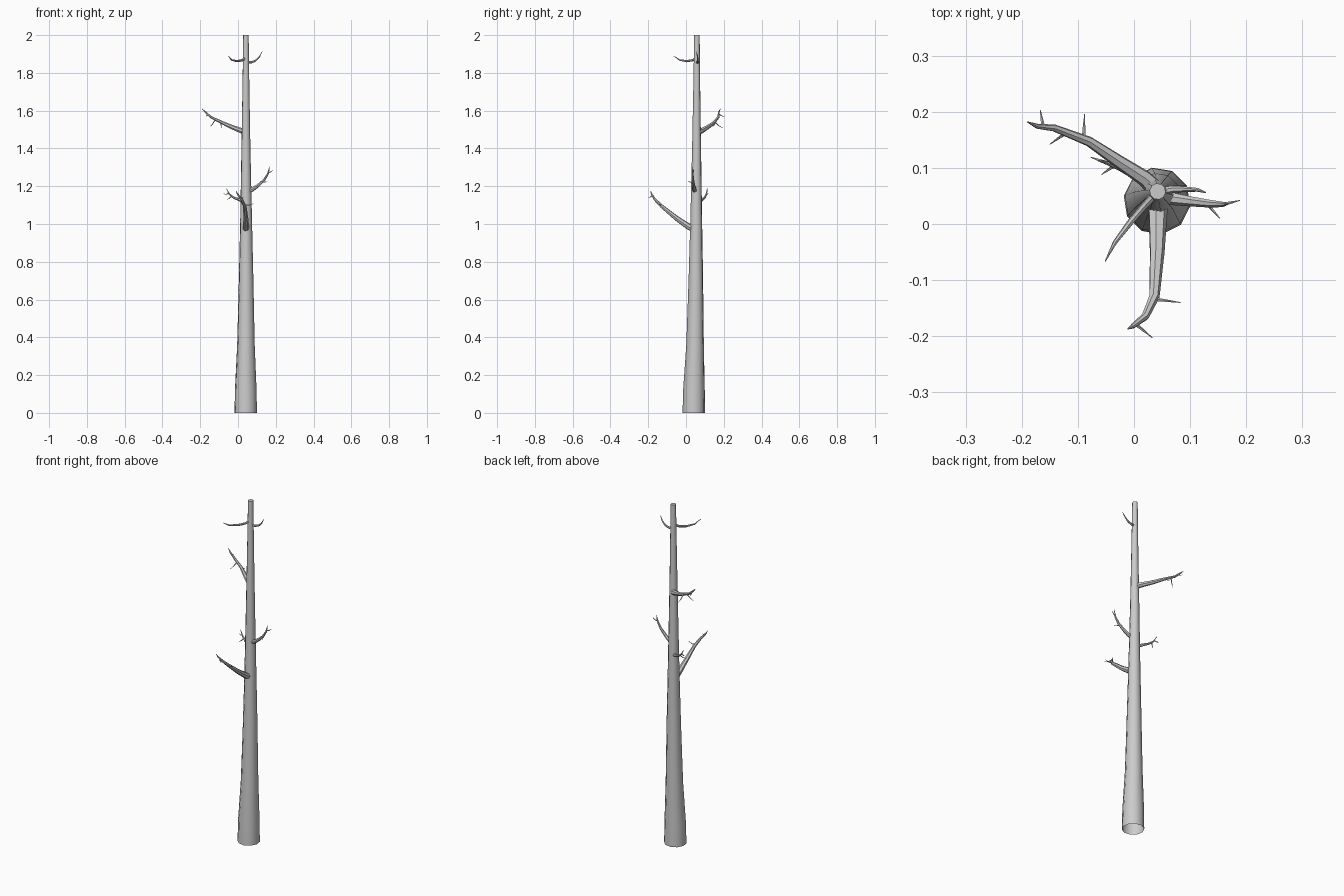
import bpy, bmesh, math
from mathutils import Vector


def tube(name, path, sides, cap_end=True):
    """Tapered tube along a path of (x, y, z, radius), open at the start."""
    pts = [Vector(p[:3]) for p in path]
    bm = bmesh.new()
    rings = []
    side = None
    for i, p in enumerate(pts):
        t = (pts[min(i + 1, len(pts) - 1)] - pts[max(i - 1, 0)]).normalized()
        if name == "trunk":
            t = Vector((0, 0, 1))
        if side is None:
            side = t.orthogonal()
        side = (side - t * side.dot(t)).normalized()
        up = t.cross(side)
        ring = []
        for k in range(sides):
            a = 2 * math.pi * (k + 0.5) / sides
            ring.append(bm.verts.new(p + path[i][3] * (math.cos(a) * side + math.sin(a) * up)))
        rings.append(ring)
    for a, b in zip(rings, rings[1:]):
        for k in range(sides):
            n = (k + 1) % sides
            bm.faces.new((a[k], a[n], b[n], b[k]))
    if cap_end:
        bm.faces.new(rings[-1])
    me = bpy.data.meshes.new(name)
    bm.to_mesh(me)
    bm.free()
    ob = bpy.data.objects.new(name, me)
    bpy.context.collection.objects.link(ob)
    bpy.ops.object.select_all(action='DESELECT')
    ob.select_set(True)
    bpy.context.view_layer.objects.active = ob
    bpy.ops.object.shade_smooth_by_angle(angle=math.radians(50))
    return ob


def twig(name, start, end, sag=0.004, r=0.0035):
    """Short pointed twig with a slight bend."""
    s, e = Vector(start), Vector(end)
    m = (s + e) / 2 - Vector((0, 0, sag))
    tube(name, [(*s, r), (*m, r * 0.65), (*e, 0.0007)], 5)


# Trunk: flared foot, long taper, open underneath
tube("trunk", [
    (0.041, 0.041, 0.00, 0.060), (0.041, 0.042, 0.12, 0.058),
    (0.042, 0.048, 0.36, 0.047), (0.043, 0.052, 0.70, 0.039),
    (0.043, 0.054, 1.00, 0.032), (0.042, 0.056, 1.40, 0.024),
    (0.042, 0.057, 1.75, 0.018), (0.042, 0.058, 2.00, 0.0145)], 10)

# Main branches
branches = {
    "front_branch": [
        (0.042, 0.045, 0.972, 0.019), (0.042, 0.015, 0.985, 0.017),
        (0.041, -0.05, 1.030, 0.0135), (0.036, -0.13, 1.095, 0.0095),
        (0.020, -0.165, 1.130, 0.007), (-0.002, -0.182, 1.158, 0.0045),
        (-0.011, -0.187, 1.175, 0.001)],
    "back_left_branch": [
        (0.036, 0.065, 1.487, 0.016), (0.018, 0.082, 1.494, 0.0145),
        (-0.025, 0.110, 1.510, 0.012), (-0.08, 0.147, 1.535, 0.009),
        (-0.142, 0.171, 1.565, 0.0065), (-0.172, 0.174, 1.592, 0.0045),
        (-0.190, 0.182, 1.610, 0.001)],
    "right_branch": [
        (0.050, 0.050, 1.172, 0.012), (0.075, 0.044, 1.182, 0.011),
        (0.105, 0.040, 1.203, 0.009), (0.138, 0.036, 1.233, 0.007),
        (0.158, 0.035, 1.265, 0.005), (0.168, 0.036, 1.305, 0.001)],
    "low_left_branch": [
        (0.030, 0.068, 1.118, 0.009), (0.008, 0.083, 1.128, 0.008),
        (-0.022, 0.099, 1.139, 0.006), (-0.045, 0.108, 1.158, 0.004),
        (-0.064, 0.113, 1.190, 0.001)],
    "top_right_branch": [
        (0.045, 0.058, 1.856, 0.0075), (0.070, 0.062, 1.856, 0.0065),
        (0.092, 0.062, 1.864, 0.005), (0.113, 0.061, 1.885, 0.0035),
        (0.128, 0.056, 1.913, 0.001)],
    "top_left_branch": [
        (0.040, 0.055, 1.880, 0.0075), (0.022, 0.036, 1.867, 0.0065),
        (-0.005, 0.005, 1.862, 0.006), (-0.034, -0.033, 1.868, 0.004),
        (-0.051, -0.066, 1.890, 0.001)],
}
for name, path in branches.items():
    tube(name, path, 7)

# Twigs
twigs = [
    ((0.036, -0.134, 1.100), (0.083, -0.140, 1.108)),
    ((0.002, -0.178, 1.152), (0.033, -0.203, 1.140)),
    ((-0.090, 0.152, 1.540), (-0.088, 0.196, 1.508)),
    ((-0.162, 0.173, 1.583), (-0.167, 0.203, 1.570)),
    ((-0.120, 0.163, 1.553), (-0.150, 0.142, 1.513)),
    ((0.130, 0.037, 1.225), (0.153, 0.010, 1.225)),
    ((0.160, 0.035, 1.272), (0.189, 0.042, 1.288)),
    ((-0.035, 0.104, 1.148), (-0.058, 0.088, 1.130)),
    ((-0.048, 0.109, 1.163), (-0.077, 0.119, 1.160)),
]
for i, (s, e) in enumerate(twigs, 1):
    twig(f"twig_{i}", s, e)
